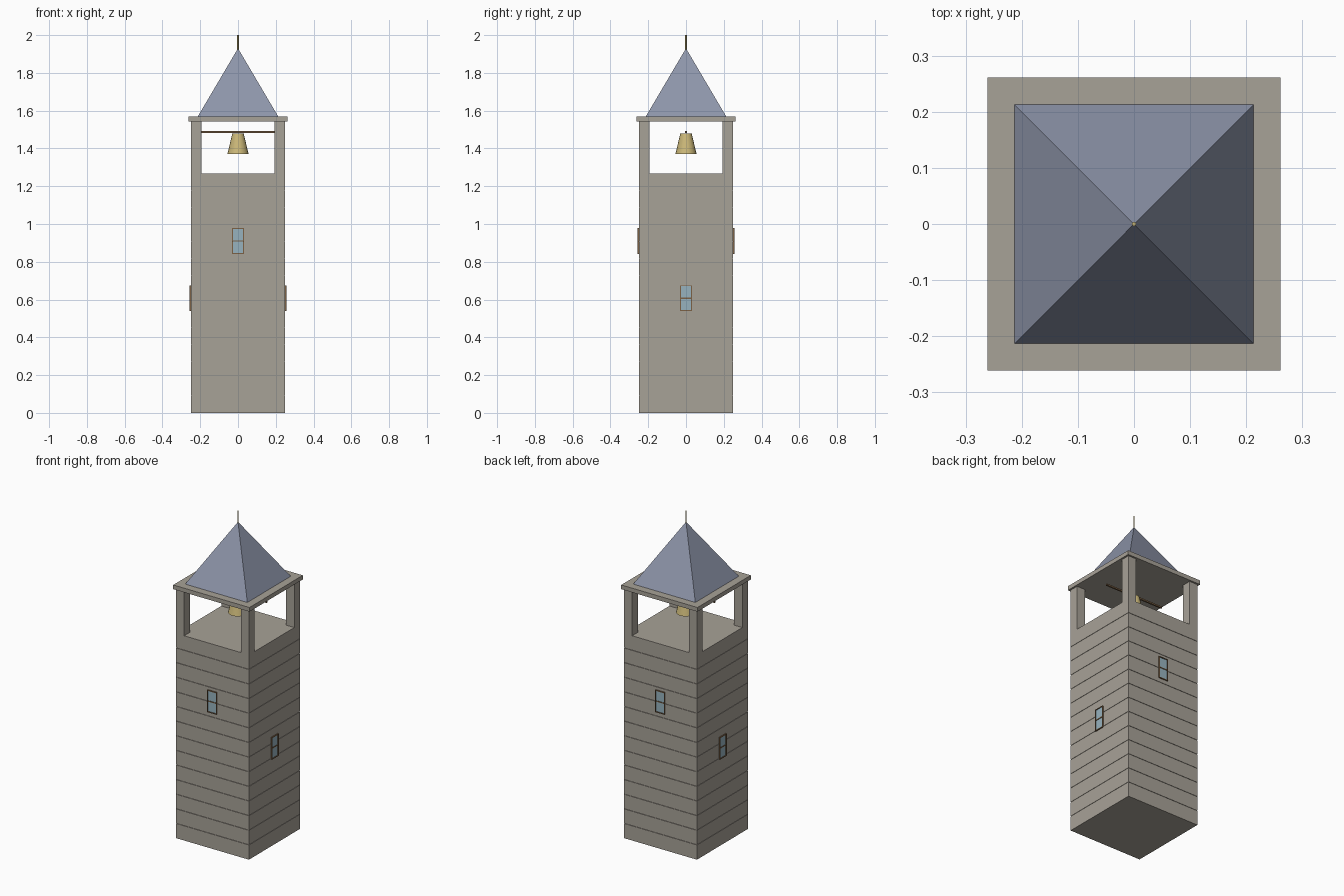
import bpy
import math

if "Cube" in bpy.data.objects:
    bpy.data.objects.remove(bpy.data.objects["Cube"], do_unlink=True)


def material(name, rgb):
    mat = bpy.data.materials.new(name)
    mat.use_nodes = True
    colour = (*rgb, 1)
    mat.diffuse_color = colour
    mat.node_tree.nodes["Principled BSDF"].inputs["Base Color"].default_value = colour
    return mat


stone = material("warm grey stone", (0.39, 0.36, 0.31))
slate = material("blue grey slate", (0.27, 0.30, 0.40))
brass = material("brass", (0.60, 0.48, 0.19))
wood = material("brown wood", (0.20, 0.12, 0.06))
glass = material("pale blue glass", (0.31, 0.45, 0.52))


def finish(name, mat):
    obj = bpy.context.object
    obj.name = name
    obj.data.materials.append(mat)
    return obj


def box(name, mat, centre, size):
    bpy.ops.mesh.primitive_cube_add(size=1, location=centre)
    obj = finish(name, mat)
    obj.scale = size
    bpy.ops.object.transform_apply(location=False, rotation=False, scale=True)
    return obj


def cone(name, mat, sides, r1, r2, bottom, top, turn=0):
    bpy.ops.mesh.primitive_cone_add(vertices=sides, radius1=r1, radius2=r2, depth=top - bottom,
                                    location=(0, 0, (bottom + top) / 2), rotation=(0, 0, turn))
    return finish(name, mat)


# Tower shaft: stone courses around a core, parted by fine joints
DECK = 1.268
COURSES = 14
step = DECK / COURSES
joint = 0.002
box("tower_core", stone, (0, 0, DECK / 2), (0.492, 0.492, DECK - 0.01))
for i in range(COURSES):
    low = i * step + (joint if i else 0)
    high = (i + 1) * step
    box(f"stone_course_{i + 1}", stone, (0, 0, (low + high) / 2), (0.5, 0.5, high - low))

# Open belfry: corner posts and roof slab
EAVES = 1.543
for x, side in ((-1, "right"), (1, "left")):
    for y, end in ((-1, "front"), (1, "back")):
        box(f"{end}_{side}_post", stone, (x * 0.222, y * 0.222, (DECK + EAVES) / 2),
            (0.056, 0.056, EAVES - DECK))
box("roof_slab", stone, (0, 0, 1.556), (0.522, 0.522, 0.026))

# Pyramid roof and finial
cone("spire_roof", slate, 4, 0.213 * math.sqrt(2), 0, 1.569, 1.93, math.pi / 4)
cone("finial", brass, 8, 0.004, 0.004, 1.91, 2.0)

# Bell hanging from a beam
box("bell_beam", wood, (0, 0, 1.487), (0.4, 0.01, 0.009))
cone("bell", brass, 16, 0.056, 0.03, 1.37, 1.48)
bpy.ops.object.shade_smooth_by_angle(angle=math.radians(30))


# Windows: glass, surrounding frame and a middle bar, turned to each wall
def window(side, turn, z):
    parts = [
        box(f"{side}_window_glass", glass, (0, -0.251, z), (0.058, 0.004, 0.13)),
        box(f"{side}_window_bar", wood, (0, -0.253, z), (0.058, 0.006, 0.006)),
    ]
    for s, name in ((-1, "low"), (1, "high")):
        parts.append(box(f"{side}_window_{name}_rail", wood,
                         (0, -0.253, z + s * 0.066), (0.064, 0.008, 0.005)))
        parts.append(box(f"{side}_window_{name}_stile", wood,
                         (s * 0.03, -0.253, z), (0.005, 0.008, 0.137)))
    for obj in parts:
        x, y, height = obj.location
        c, s = math.cos(turn), math.sin(turn)
        obj.location = (c * x - s * y, s * x + c * y, height)
        obj.rotation_euler.z = turn


window("front", 0, 0.91)
window("back", math.pi, 0.91)
window("left", math.pi / 2, 0.607)
window("right", -math.pi / 2, 0.607)
